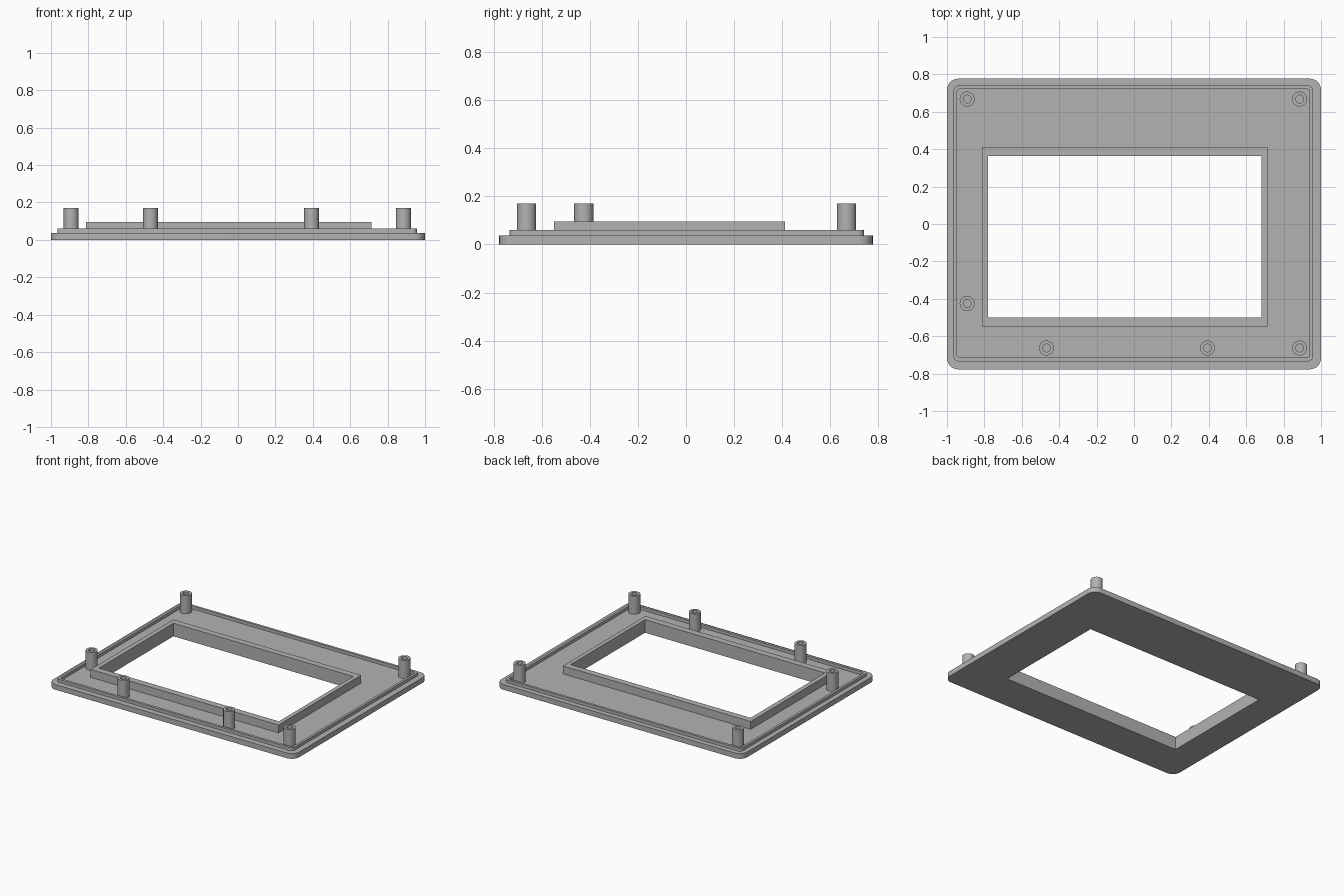
import bpy, bmesh
from math import sin, cos, pi

cube = bpy.data.objects.get("Cube")
if cube:
    bpy.data.objects.remove(cube, do_unlink=True)

grey = bpy.data.materials.new("plain_grey")
grey.use_nodes = True
colour = (0.45, 0.45, 0.45, 1)
grey.diffuse_color = colour
grey.node_tree.nodes["Principled BSDF"].inputs["Base Color"].default_value = colour

STEPS = 8  # segments per quarter turn


def rounded(x0, x1, y0, y1, r):
    """Outline of a rectangle with corner radius r, anticlockwise."""
    centres = [(x1 - r, y1 - r), (x0 + r, y1 - r), (x0 + r, y0 + r), (x1 - r, y0 + r)]
    return [(cx + r * cos((q + i / STEPS) * pi / 2), cy + r * sin((q + i / STEPS) * pi / 2))
            for q, (cx, cy) in enumerate(centres) for i in range(STEPS + 1)]


def circle(x, y, r):
    return rounded(x - r, x + r, y - r, y + r, r)


def ring(name, outer, inner, z0, z1, base=False):
    """Upright wall between two outlines; the underside is optional."""
    bm = bmesh.new()
    loops = [[bm.verts.new((x, y, z)) for x, y in outline]
             for outline, z in ((outer, z0), (outer, z1), (inner, z1), (inner, z0))]
    n = len(outer)
    for k in range(4 if base else 3):
        a, b = loops[k], loops[(k + 1) % 4]
        for i in range(n):
            j = (i + 1) % n
            bm.faces.new((a[i], a[j], b[j], b[i]))
    bmesh.ops.remove_doubles(bm, verts=bm.verts, dist=1e-5)
    mesh = bpy.data.meshes.new(name)
    bm.to_mesh(mesh)
    bm.free()
    mesh.materials.append(grey)
    obj = bpy.data.objects.new(name, mesh)
    bpy.context.collection.objects.link(obj)
    bpy.ops.object.select_all(action="DESELECT")
    obj.select_set(True)
    bpy.context.view_layer.objects.active = obj
    bpy.ops.object.shade_smooth_by_angle(angle=pi / 6)
    return obj


FLOOR = 0.038
opening = rounded(-0.78, 0.683, -0.50, 0.364, 0)

# Flat panel with the off-centre window
ring("panel", rounded(-1, 1, -0.777, 0.777, 0.06), opening, 0, FLOOR, base=True)

# Thin locating lip just inside the panel edge
ring("locating_lip", rounded(-0.964, 0.957, -0.734, 0.74, 0.025),
     rounded(-0.946, 0.939, -0.715, 0.722, 0.015), FLOOR, 0.06)

# Raised collar around the window
ring("window_collar", rounded(-0.814, 0.714, -0.549, 0.411, 0), opening, FLOOR, 0.096)

# Hollow screw posts
posts = {
    "back_right": (-0.892, 0.668), "back_left": (0.885, 0.668),
    "side_right": (-0.892, -0.425), "front_right": (-0.468, -0.663),
    "front_middle": (0.393, -0.663), "front_left": (0.885, -0.663),
}
for place, (x, y) in posts.items():
    ring("screw_post_" + place, circle(x, y, 0.04), circle(x, y, 0.021), FLOOR, 0.171)
